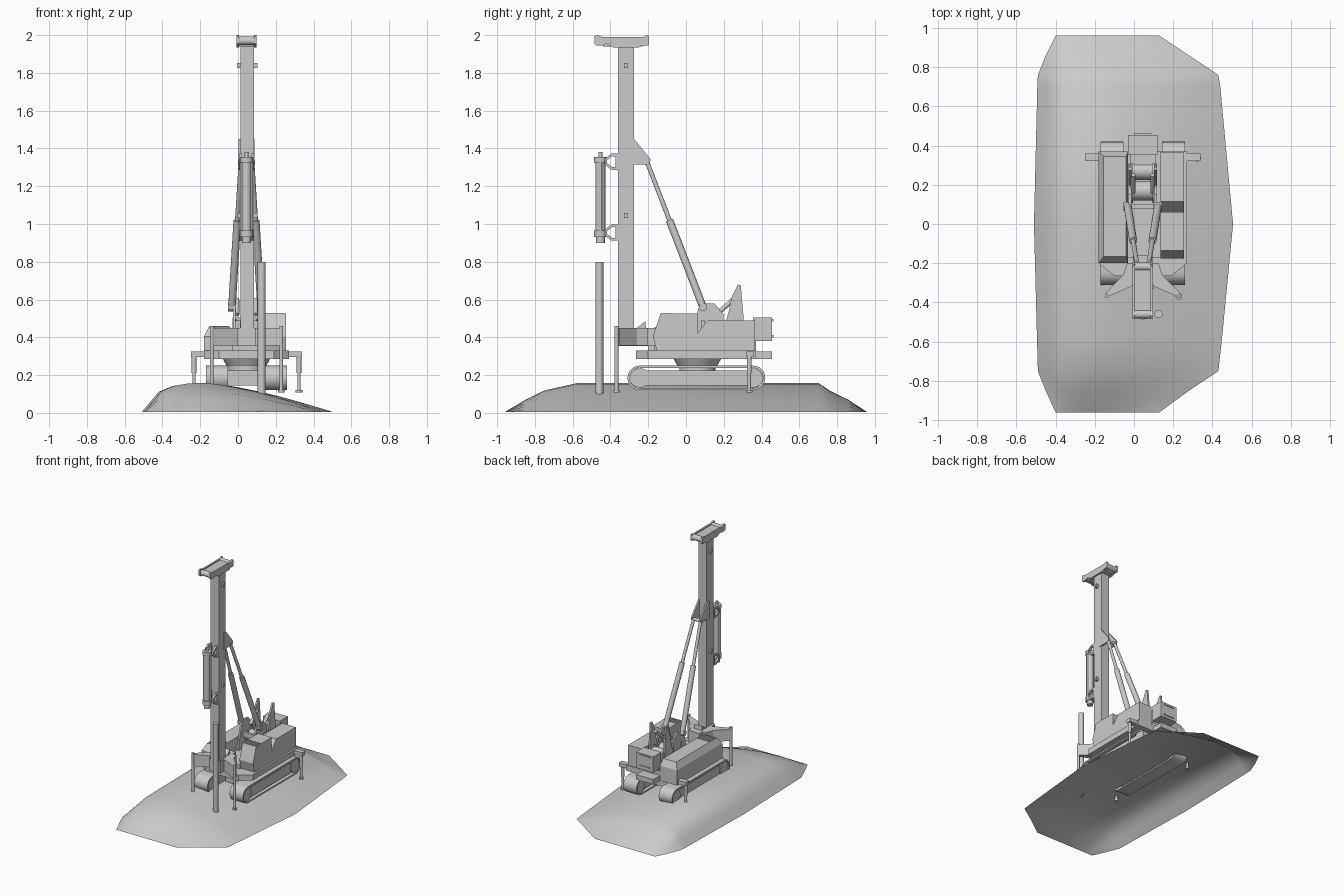
import bpy, bmesh, math
from mathutils import Vector

if "Cube" in bpy.data.objects:
    bpy.data.objects.remove(bpy.data.objects["Cube"])

CX = 0.045  # centre line of the machine
grey = bpy.data.materials.new("plain grey")
grey.diffuse_color = (0.6, 0.6, 0.6, 1)
grey.use_nodes = True
grey.node_tree.nodes["Principled BSDF"].inputs["Base Color"].default_value = grey.diffuse_color


def finish(name, bm, smooth=False):
    me = bpy.data.meshes.new(name)
    bmesh.ops.recalc_face_normals(bm, faces=bm.faces)
    bm.to_mesh(me)
    bm.free()
    ob = bpy.data.objects.new(name, me)
    bpy.context.collection.objects.link(ob)
    me.materials.append(grey)
    if smooth:
        bpy.ops.object.select_all(action='DESELECT')
        ob.select_set(True)
        bpy.context.view_layer.objects.active = ob
        bpy.ops.object.shade_smooth_by_angle(angle=math.radians(40))
    return ob


def prism(name, pts, a, b, axis='x', smooth=False):
    """Extrude a profile: (y, z) along x, or (x, y) along z."""
    bm = bmesh.new()
    place = (lambda p, d: (d, p[0], p[1])) if axis == 'x' else (lambda p, d: (p[0], p[1], d))
    lo = [bm.verts.new(place(p, a)) for p in pts]
    hi = [bm.verts.new(place(p, b)) for p in pts]
    bm.faces.new(lo)
    bm.faces.new(hi[::-1])
    n = len(pts)
    for i in range(n):
        j = (i + 1) % n
        bm.faces.new((lo[i], lo[j], hi[j], hi[i]))
    return finish(name, bm, smooth)


def box(name, x0, x1, y0, y1, z0, z1):
    return prism(name, [(y0, z0), (y1, z0), (y1, z1), (y0, z1)], x0, x1)


def rod(name, p, q, r, r2=None, seg=16):
    p, q = Vector(p), Vector(q)
    bm = bmesh.new()
    bmesh.ops.create_cone(bm, cap_ends=True, segments=seg, radius1=r,
                          radius2=r if r2 is None else r2, depth=(q - p).length)
    bm.transform(Vector((0, 0, 1)).rotation_difference(q - p).to_matrix().to_4x4())
    bmesh.ops.translate(bm, verts=bm.verts, vec=(p + q) / 2)
    return finish(name, bm, True)


def stadium(y0, y1, z0, z1, seg=10):
    r, c = (z1 - z0) / 2, (z0 + z1) / 2
    pts = []
    for yc, start in ((y1 - r, -90), (y0 + r, 90)):
        for i in range(seg + 1):
            a = math.radians(start + 180 * i / seg)
            pts.append((yc + r * math.cos(a), c + r * math.sin(a)))
    return pts


def ring(name, outer, inner, x0, x1, smooth=False):
    """Closed band between two matching (y, z) loops."""
    bm = bmesh.new()
    loops = [[bm.verts.new((x, *p)) for p in pts]
             for x, pts in ((x0, outer), (x1, outer), (x1, inner), (x0, inner))]
    n = len(outer)
    for k in range(4):
        a, b = loops[k], loops[(k + 1) % 4]
        for i in range(n):
            j = (i + 1) % n
            bm.faces.new((a[i], a[j], b[j], b[i]))
    return finish(name, bm, smooth)


# Ground mound: open shell, one cross-section swept along rows of varying width
rows = [(-.96, -.40, .13, 0), (-.85, -.45, .28, .42), (-.75, -.49, .43, .74), (-.57, -.495, .45, 1),
        (0, -.51, .505, 1), (.70, -.493, .44, 1), (.76, -.49, .43, .74), (.86, -.45, .28, .42),
        (.96, -.40, .13, 0)]
section = [(0, 0), (.05, .06), (.09, .108), (.16, .138), (.24, .151), (.31, .155), (.40, .149),
           (.50, .132), (.62, .108), (.75, .075), (.88, .037), (1, 0)]
bm = bmesh.new()
grid = [[bm.verts.new((x0 + (x1 - x0) * t, y, .004 + h * z)) for t, z in section]
        for y, x0, x1, h in rows]
for r0, r1 in zip(grid, grid[1:]):
    for i in range(len(section) - 1):
        bm.faces.new((r0[i], r0[i + 1], r1[i + 1], r1[i]))
finish("ground_mound", bm, True)

# Crawler undercarriage
for s in (-1, 1):
    a, b = sorted((CX + s * .098, CX + s * .215))
    ring("track_belt", stadium(-.31, .42, .12, .25), stadium(-.298, .408, .132, .238), a, b, True)
    prism("track_frame", [(-.24, .145), (.35, .145), (.38, .18), (.34, .225), (-.23, .225), (-.28, .18)],
          a + .012, b - .012)
    for y in (-.245, .355):
        rod("track_wheel", (a + .006, y, .185), (b - .006, y, .185), .052)
box("undercarriage_beam", CX - .1, CX + .1, -.08, .20, .145, .225)
rod("turntable_lower", (CX, .06, .22), (CX, .06, .255), .095, seg=32)
rod("turntable_upper", (CX, .06, .25), (CX, .06, .29), .105, .128, seg=32)

# Main deck with chamfered front corners
prism("deck", [(-.18, -.20), (-.10, -.265), (.19, -.265), (.27, -.20), (.27, .37), (-.18, .37)],
      .285, .33, 'z')
box("rear_deck", -.03, .12, .36, .455, .285, .325)

# Cab, housings and counterweight
prism("cab", [(-.155, .33), (.06, .33), (.06, .525), (-.135, .525), (-.175, .405)], .135, .255)
prism("right_housing", [(.06, .33), (.365, .33), (.365, .49), (.115, .49), (.06, .42)], .135, .255)
bm = bmesh.new()
lower = [(-.18, -.20), (-.03, -.20), (-.03, .37), (-.18, .37)]
upper = [(-.155, -.165), (-.04, -.165), (-.04, .345), (-.155, .345)]
levels = [[bm.verts.new((x, y, z)) for x, y in pts]
          for pts, z in ((lower, .33), (lower, .405), (upper, .455))]
bm.faces.new(levels[0])
bm.faces.new(levels[2])
for l0, l1 in zip(levels, levels[1:]):
    for i in range(4):
        j = (i + 1) % 4
        bm.faces.new((l0[i], l0[j], l1[j], l1[i]))
finish("left_housing", bm)
for i in range(5):
    y = -.15 + i * .016
    box("vent_slat", -.15, -.045, y, y + .008, .455, .461)
    box("cab_roof_slat", .14, .25, -.13 + i * .012, -.124 + i * .012, .525, .53)
box("center_floor", -.03, .135, -.17, .37, .33, .36)
box("counterweight", -.03, .12, .355, .455, .38, .505)
box("counterweight_neck", -.02, .11, .30, .36, .33, .48)
for z in (.40, .485):
    box("counterweight_lug", .0, .09, .455, .462, z, z + .012)

# Winches and rear support frame
for y, z, r in ((.17, .43, .05), (.27, .44, .045)):
    rod("winch_drum", (CX - .05, y, z), (CX + .05, y, z), r, seg=20)
    for s in (-1, 1):
        rod("winch_flange", (CX + s * .05, y, z), (CX + s * .058, y, z), r + .012, seg=20)
for s in (-1, 1):
    a, b = sorted((CX + s * .058, CX + s * .072))
    prism("back_fin", [(.17, .35), (.31, .35), (.305, .50), (.29, .675), (.275, .68), (.24, .61), (.225, .53)], a, b)
    prism("ram_bracket", [(.02, .35), (.19, .35), (.20, .52), (.15, .58), (.075, .58), (.05, .50)], a, b)
    rod("brace_strut", (CX + s * .05, .16, .52), (CX + s * .05, .25, .60), .012)
box("cross_beam", -.03, .135, .08, .10, .45, .49)

# Mast foot, side arms and front stabiliser legs
box("mast_foot", CX - .05, CX + .05, -.36, -.16, .355, .45)
prism("foot_gusset", [(-.26, .45), (-.215, .485), (-.205, .36), (-.26, .36)], CX - .035, CX + .035)
for s in (-1, 1):
    prism("front_arm", [(CX + s * .04, -.20), (CX + s * .08, -.20), (CX + s * .10, -.26),
                        (CX + s * .19, -.352), (CX + s * .18, -.372), (CX + s * .04, -.31)], .357, .45, 'z')
    x = CX + s * .184
    rod("front_leg", (x, -.368, .115), (x, -.368, .46), .0105)
    rod("front_leg_pad", (x, -.368, .108), (x, -.368, .12), .017)

# Rear stabiliser beam and legs
box("rear_beam", -.25, .34, .32, .36, .295, .325)
for s in (-1, 1):
    x = CX + s * .278
    rod("rear_leg_sleeve", (x, .335, .21), (x, .335, .325), .013)
    rod("rear_leg", (x, .335, .115), (x, .335, .22), .009)
    rod("rear_leg_pad", (x, .335, .108), (x, .335, .12), .018)

# Mast with head frame and back bracket
box("mast", .012, .084, -.36, -.275, .43, 1.945)
for s in (-1, 1):
    a, b = sorted((CX + s * .04, CX + s * .053))
    prism("head_side", [(-.475, 1.945), (-.44, 1.945), (-.425, 1.955), (-.385, 1.935), (-.25, 1.935),
                        (-.235, 1.945), (-.20, 1.945), (-.195, 1.955), (-.195, 1.995), (-.205, 2.0),
                        (-.225, 1.99), (-.445, 1.99), (-.47, 2.0), (-.485, 1.995), (-.485, 1.955)], a, b)
    a, b = sorted((CX + s * .030, CX + s * .042))
    prism("mast_bracket", [(-.30, 1.315), (-.20, 1.315), (-.185, 1.34), (-.275, 1.45), (-.30, 1.45)], a, b)
box("head_plate", CX - .041, CX + .041, -.44, -.23, 1.94, 1.982)
for y in (-.46, -.217):
    rod("head_sheave", (CX - .042, y, 1.97), (CX + .042, y, 1.97), .022)
for z in (1.045, 1.84):
    box("mast_pin", -.005, .102, -.328, -.308, z - .013, z + .013)

# Mast rams: thin rod above, thick barrel below
for s in (-1, 1):
    top = Vector((CX + s * .03, -.205, 1.325))
    foot = Vector((CX + s * .077, .09, .56))
    mid = top.lerp(foot, .40)
    rod("ram_rod", top, mid, .012)
    rod("ram_barrel", mid, foot, .02)
    rod("ram_pin", foot - Vector((.022, 0, 0)), foot + Vector((.022, 0, 0)), .022)
rod("ram_top_pin", (CX - .045, -.205, 1.325), (CX + .045, -.205, 1.325), .012)

# Hammer carried in front of the mast
hy = -.453
rod("hammer_body", (CX, hy, .96), (CX, hy, 1.34), .026)
for s in (-1, 1):
    rod("hammer_rail", (CX + s * .027, hy, .94), (CX + s * .027, hy, 1.35), .008)
for z0, z1, r in ((.93, .965, .034), (1.325, 1.355, .034), (.90, .93, .024), (1.355, 1.38, .01)):
    rod("hammer_collar", (CX, hy, z0), (CX, hy, z1), r)
for z in (.955, 1.33):
    outer = [(-.43, z - .015), (-.395, z - .043), (-.36, z - .043),
             (-.36, z + .043), (-.395, z + .043), (-.43, z + .015)]
    inner = [(-.417, z - .008), (-.391, z - .028), (-.372, z - .028),
             (-.372, z + .028), (-.391, z + .028), (-.417, z + .008)]
    for s in (-1, 1):
        a, b = sorted((CX + s * .024, CX + s * .04))
        ring("hammer_bracket", outer, inner, a, b)

# Free standing pile
rod("pile", (.125, -.459, .10), (.125, -.459, .80), .021, seg=20)
